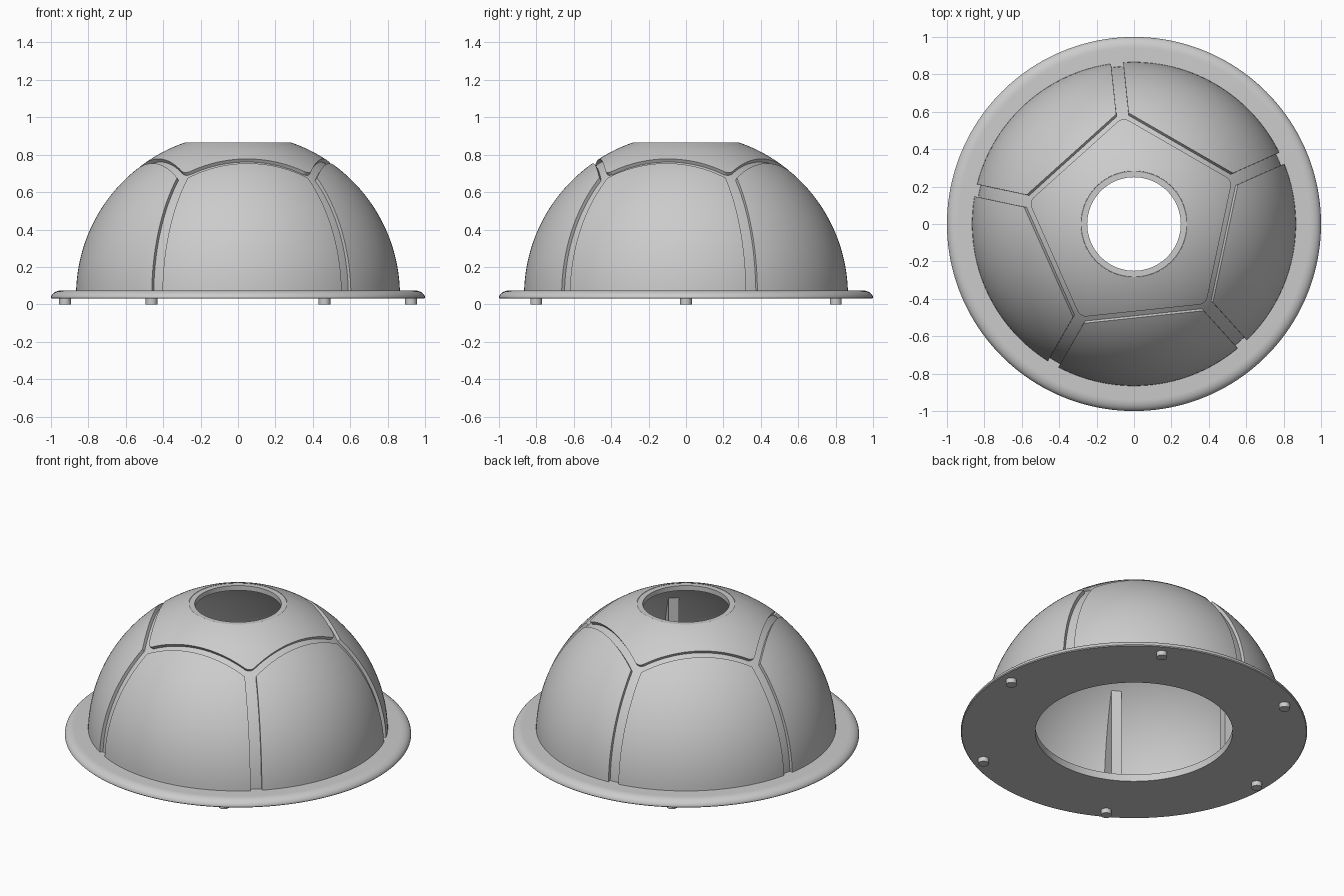
import bpy, bmesh
from math import sin, cos, pi, radians, sqrt, asin, acos
from mathutils import Vector

R, ZC = 0.866, 0.047          # outer sphere radius and centre height
CORE, INNER = 0.846, 0.825    # groove floor and inner wall radii
RIM_Z, HOLE = 0.865, 0.25     # flat rim around the top opening
BASE = 0.072
SEAMS = [radians(24 + 72 * k) for k in range(5)]
HALF_GAP = 0.033

cube = bpy.data.objects.get("Cube")
if cube:
    bpy.data.objects.remove(cube)

grey = bpy.data.materials.new("light_grey")
grey.use_nodes = True
color = (0.6, 0.6, 0.6, 1)
grey.diffuse_color = color
grey.node_tree.nodes["Principled BSDF"].inputs["Base Color"].default_value = color


def finish(bm, name, thickness=0):
    mesh = bpy.data.meshes.new(name)
    bm.to_mesh(mesh)
    bm.free()
    mesh.materials.append(grey)
    ob = bpy.data.objects.new(name, mesh)
    bpy.context.collection.objects.link(ob)
    bpy.ops.object.select_all(action='DESELECT')
    ob.select_set(True)
    bpy.context.view_layer.objects.active = ob
    if thickness:
        mod = ob.modifiers.new("thickness", 'SOLIDIFY')
        mod.thickness = thickness
        mod.offset = -1
        bpy.ops.object.modifier_apply(modifier=mod.name)
    bpy.ops.object.shade_smooth_by_angle(angle=radians(30))
    return ob


def arc(radius, z0, z1, steps):
    """Sphere profile as (r, z) points between two heights."""
    a, b = asin((z0 - ZC) / radius), asin((z1 - ZC) / radius)
    angles = [a + (b - a) * i / steps for i in range(steps + 1)]
    return [(radius * cos(t), ZC + radius * sin(t)) for t in angles]


def revolve(profile, closed, segments=160):
    bm = bmesh.new()
    rings = [[bm.verts.new((r * cos(2 * pi * s / segments), r * sin(2 * pi * s / segments), z))
              for s in range(segments)] for r, z in profile]
    pairs = list(zip(rings, rings[1:]))
    if closed:
        pairs.append((rings[-1], rings[0]))
    for low, high in pairs:
        for s in range(segments):
            t = (s + 1) % segments
            bm.faces.new((low[s], low[t], high[t], high[s]))
    if closed:
        bmesh.ops.recalc_face_normals(bm, faces=bm.faces)
    return bm


def keep_inside(bm, angle, dist, sign=1):
    """Keep the side of a vertical plane where sign * (p . n - dist) < 0."""
    n = Vector((cos(angle), sin(angle), 0))
    bmesh.ops.bisect_plane(bm, geom=bm.verts[:] + bm.edges[:] + bm.faces[:], dist=1e-6,
                           plane_co=n * dist, plane_no=n * sign, clear_outer=True)


# Base flange with a rounded upper edge
edge = [(0.94 + 0.06 * sin(t), 0.035 + 0.04 * cos(t)) for t in [pi / 2 * i / 8 for i in range(9)]]
finish(revolve([(0.57, 0.03), (0.57, 0.075)] + edge + [(0.995, 0.03)], True), "base_flange")

# Inner shell: groove floor, flat rim, opening and inner wall
rim_r = sqrt(R ** 2 - (RIM_Z - ZC) ** 2)
hole_z = ZC + sqrt(INNER ** 2 - HOLE ** 2)
shell = arc(CORE, 0.06, 0.82, 30) + [(rim_r - 0.002, RIM_Z - 0.001), (HOLE, RIM_Z - 0.001)]
finish(revolve(shell + arc(INNER, hole_z, 0.06, 30), True), "inner_shell")

# Five raised side panels
for k, seam in enumerate(SEAMS):
    bm = revolve(arc(R, BASE, RIM_Z, 36), False)
    keep_inside(bm, seam + pi / 2, HALF_GAP, -1)
    keep_inside(bm, seam + radians(162), -HALF_GAP)
    keep_inside(bm, seam + radians(36), 0.5, -1)
    finish(bm, f"side_panel_{k + 1}", 0.024)

# Raised pentagonal cap with rounded corners
APOTHEM, FILLET = 0.465, 0.05
bm = revolve(arc(R, 0.5, RIM_Z, 36), False)
for seam in SEAMS:
    keep_inside(bm, seam + radians(36), APOTHEM)
    for d in (-24, -12, 0, 12, 24):
        centre = (APOTHEM - FILLET) / cos(radians(36))
        keep_inside(bm, seam + radians(d), centre * cos(radians(d)) + FILLET)
finish(bm, "top_cap", 0.024)

# Upright ribs inside, one behind each seam
RIB_R, RIB_IN, RIB_W = 0.836, 0.58, 0.03
rib_top = ZC + sqrt(RIB_R ** 2 - RIB_IN ** 2)
outline = [(RIB_IN, 0.07)] + arc(RIB_R, 0.07, rib_top, 16)
for k, seam in enumerate(SEAMS):
    bm = bmesh.new()
    out, side = Vector((cos(seam), sin(seam), 0)), Vector((-sin(seam), cos(seam), 0))
    face = bm.faces.new([bm.verts.new(out * r - side * RIB_W + Vector((0, 0, z))) for r, z in outline])
    new = bmesh.ops.extrude_face_region(bm, geom=[face])["geom"]
    bmesh.ops.translate(bm, vec=side * RIB_W * 2, verts=[v for v in new if isinstance(v, bmesh.types.BMVert)])
    bmesh.ops.recalc_face_normals(bm, faces=bm.faces)
    finish(bm, f"inner_rib_{k + 1}")

# Six small feet
for k in range(6):
    bm = bmesh.new()
    bmesh.ops.create_cone(bm, cap_ends=True, segments=32, radius1=0.031, radius2=0.031, depth=0.035)
    a = k * pi / 3
    bmesh.ops.translate(bm, vec=(0.925 * cos(a), 0.925 * sin(a), 0.0175), verts=bm.verts)
    finish(bm, f"foot_{k + 1}")
